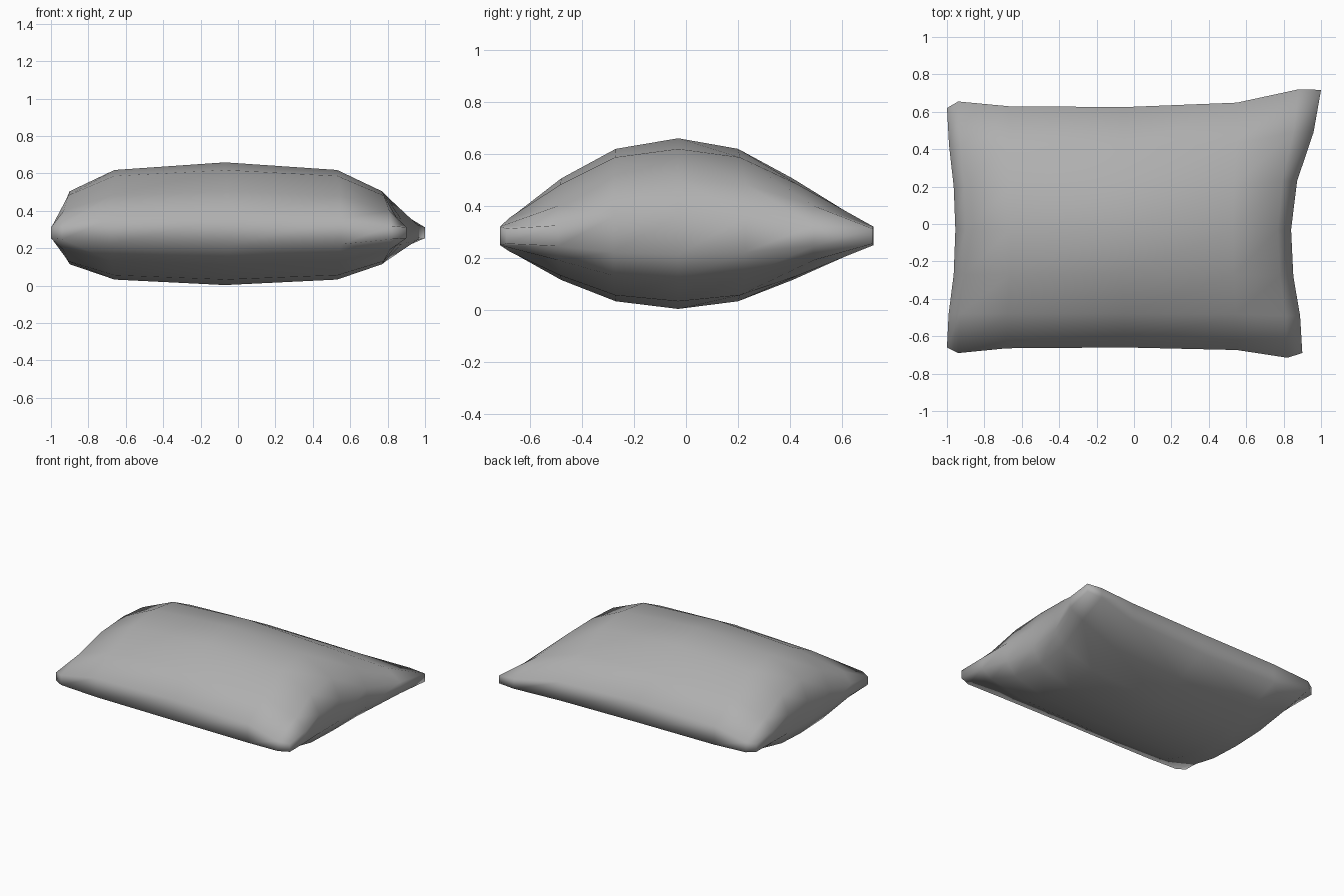
import bpy, bmesh

if "Cube" in bpy.data.objects:
    bpy.data.objects.remove(bpy.data.objects["Cube"])

# Station positions through the middle of the cushion, and at its pulled-out ends
MX = [-.955, -.90, -.66, -.07, .53, .77, .84]
FRONT_X = [-1.0, -.94, -.68, -.05, .55, .82, .90]
BACK_X = [-1.0, -.94, -.67, -.05, .55, .88, 1.0]
MY = [-.66, -.48, -.27, -.03, .20, .41, .625]
LEFT_Y = [-.69, -.48, -.27, -.03, .20, .42, .655]
RIGHT_Y = [-.715, -.49, -.28, -.03, .23, .49, .72]
# How strongly the end shape applies at each row / column
WX = [1, .8, .2, 0, .2, .75, 1]
WY = [1, 1, .15, 0, .25, 1, 1]
# Half thickness by steps from the centre (x steps, y steps)
HALF = [[.328, .293, .195, .075],
        [.293, .265, .175, .068],
        [.195, .175, .105, .036],
        [.078, .068, .040, .029]]
CORNER_Y = {(0, 0): -.66, (0, 6): .62, (6, 0): -.69, (6, 6): .717}


def point(i, j, side):
    end_x = FRONT_X if j < 3 else BACK_X
    end_y = LEFT_Y if i < 3 else RIGHT_Y
    x = MX[i] + (end_x[i] - MX[i]) * WX[j]
    y = MY[j] + (end_y[j] - MY[j]) * WY[i]
    y = CORNER_Y.get((i, j), y)
    h = HALF[abs(i - 3)][abs(j - 3)]
    return x, y, .278 + .053 * h / .328 + side * h


bm = bmesh.new()
top = [[bm.verts.new(point(i, j, 1)) for j in range(7)] for i in range(7)]
low = [[bm.verts.new(point(i, j, -1)) for j in range(7)] for i in range(7)]

# Upper and lower puffed faces
for g in (top, low):
    for i in range(6):
        for j in range(6):
            bm.faces.new((g[i][j], g[i + 1][j], g[i + 1][j + 1], g[i][j + 1]))

# Narrow band around the rim
loop = ([(i, 0) for i in range(6)] + [(6, j) for j in range(6)] +
        [(i, 6) for i in range(6, 0, -1)] + [(0, j) for j in range(6, 0, -1)])
for (a, b), (c, d) in zip(loop, loop[1:] + loop[:1]):
    bm.faces.new((low[a][b], low[c][d], top[c][d], top[a][b]))

bmesh.ops.recalc_face_normals(bm, faces=bm.faces)
for f in bm.faces:
    f.smooth = True
mesh = bpy.data.meshes.new("pillow")
bm.to_mesh(mesh)
bm.free()
pillow = bpy.data.objects.new("pillow", mesh)
bpy.context.collection.objects.link(pillow)

# Dark grey cloth
cloth = bpy.data.materials.new("grey_cloth")
cloth.diffuse_color = (.43, .43, .43, 1)
cloth.use_nodes = True
cloth.node_tree.nodes["Principled BSDF"].inputs["Base Color"].default_value = cloth.diffuse_color
mesh.materials.append(cloth)
